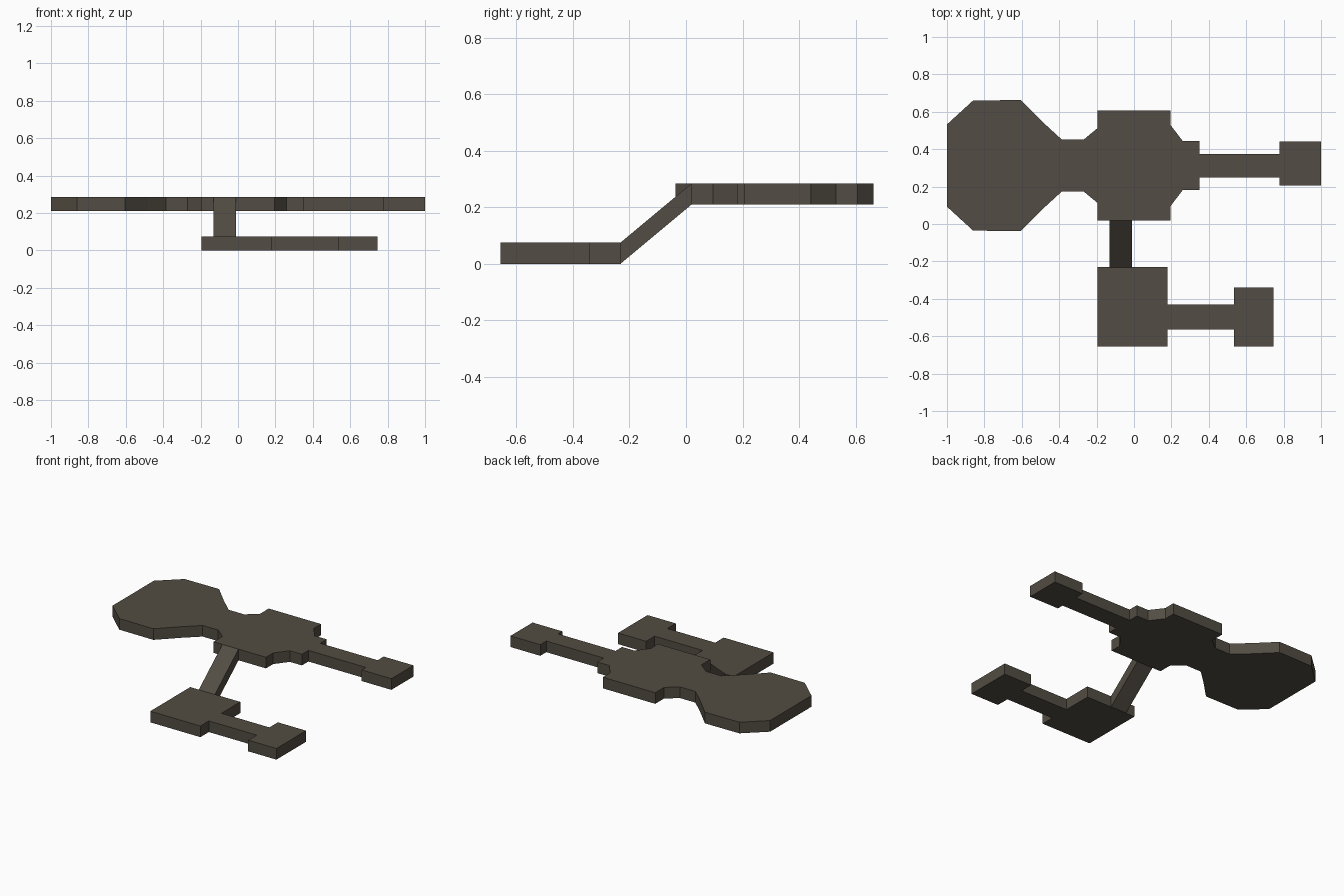
import bpy, bmesh
from mathutils import Vector

if "Cube" in bpy.data.objects:
    bpy.data.objects.remove(bpy.data.objects["Cube"])

stone = bpy.data.materials.new("dark warm stone")
stone.diffuse_color = (0.085, 0.073, 0.056, 1)
stone.use_nodes = True
stone.node_tree.nodes["Principled BSDF"].inputs["Base Color"].default_value = stone.diffuse_color


def prism(name, points, sweep):
    """Closed solid: a flat outline swept along a vector."""
    bm = bmesh.new()
    face = bm.faces.new([bm.verts.new(p) for p in points])
    ext = bmesh.ops.extrude_face_region(bm, geom=[face], use_keep_orig=True)
    verts = [g for g in ext["geom"] if isinstance(g, bmesh.types.BMVert)]
    bmesh.ops.translate(bm, verts=verts, vec=Vector(sweep))
    bmesh.ops.recalc_face_normals(bm, faces=bm.faces)
    mesh = bpy.data.meshes.new(name)
    bm.to_mesh(mesh)
    bm.free()
    mesh.materials.append(stone)
    obj = bpy.data.objects.new(name, mesh)
    bpy.context.collection.objects.link(obj)
    return obj


def deck(name, stations, z):
    """Floor slab from (x, back y, front y) stations running left to right."""
    back = [(x, b, z) for x, b, f in stations]
    front = [(x, f, z) for x, b, f in reversed(stations)]
    return prism(name, back + front, (0, 0, THICK))


THICK = 0.075
UPPER_Z = 0.21
MID = 0.3125  # centre line of the upper deck

# Upper deck: octagonal room, neck, main room, corridor (mirrored about MID)
half = [(-1.0, 0.22), (-0.86, 0.348), (-0.605, 0.35), (-0.48, 0.225),
        (-0.385, 0.138), (-0.27, 0.138), (-0.195, 0.2), (-0.195, 0.293),
        (0.195, 0.293), (0.195, 0.217), (0.26, 0.132), (0.35, 0.132),
        (0.35, 0.063), (0.778, 0.063)]
upper = [(x, MID + h, MID - h) for x, h in half]
# End pad sits slightly off the centre line
upper += [(0.778, 0.44, 0.205), (1.0, 0.44, 0.205)]
deck("upper_deck", upper, UPPER_Z)

# Lower deck: square room, corridor, end pad
deck("lower_deck", [(-0.195, -0.23, -0.655), (0.178, -0.23, -0.655),
                    (0.178, -0.43, -0.565), (0.535, -0.43, -0.565),
                    (0.535, -0.34, -0.655), (0.745, -0.34, -0.655)], 0)

# Sloped ramp joining the two decks
x0, y0, y1 = -0.13, -0.232, 0.02
prism("ramp", [(x0, y0, 0), (x0, y1, UPPER_Z), (x0, y1, UPPER_Z + THICK),
               (x0, y0, THICK)], (0.12, 0, 0))
